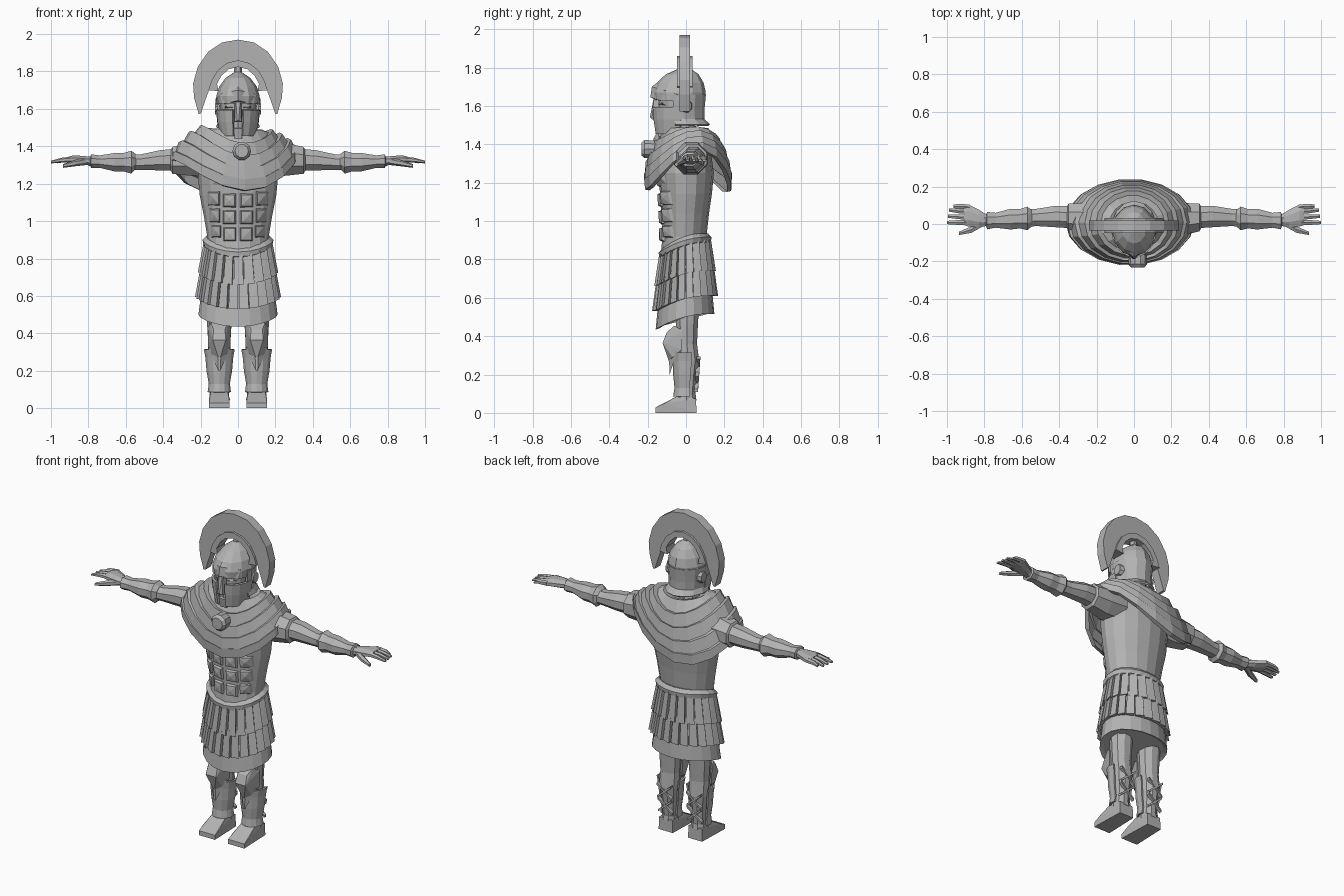
import bpy, bmesh, math
from math import sin, cos, pi, sqrt, radians

steel = bpy.data.materials.new("plain_grey")
steel.diffuse_color = (0.45, 0.45, 0.45, 1)


def finish(name, bm, thick=0):
    bmesh.ops.recalc_face_normals(bm, faces=bm.faces)
    me = bpy.data.meshes.new(name)
    bm.to_mesh(me)
    bm.free()
    me.materials.append(steel)
    ob = bpy.data.objects.new(name, me)
    bpy.context.collection.objects.link(ob)
    if thick:
        mod = ob.modifiers.new("thickness", 'SOLIDIFY')
        mod.thickness = thick
        mod.offset = 0
    return ob


def skin(name, rings, closed=True, caps=True, thick=0):
    """Bridge rows of points into one surface."""
    bm = bmesh.new()
    rows = [[bm.verts.new(p) for p in r] for r in rings]
    n = len(rows[0])
    for a, b in zip(rows, rows[1:]):
        for i in range(n if closed else n - 1):
            j = (i + 1) % n
            bm.faces.new((a[i], a[j], b[j], b[i]))
    if caps and closed:
        bm.faces.new(rows[0])
        bm.faces.new(rows[-1])
    return finish(name, bm, thick)


def upright(name, rings, n=12, a0=0, sweep=360, thick=0, caps=True):
    """Stack of ellipses (z, cx, cy, rx, ry), whole or partial sweep."""
    full = sweep == 360
    angs = [radians(a0 + sweep * i / n) for i in range(n if full else n + 1)]
    return skin(name, [[(cx + rx * cos(a), cy + ry * sin(a), z) for a in angs]
                       for z, cx, cy, rx, ry in rings], full, caps, thick)


def sideways(name, s, rings, n=8):
    """Row of ellipses (x, cy, cz, ry, rz) along an arm."""
    angs = [2 * pi * (i + .5) / n for i in range(n)]
    return skin(name, [[(s * x, cy + ry * cos(a), cz + rz * sin(a)) for a in angs]
                       for x, cy, cz, ry, rz in rings])


def hulls(name, groups):
    """One object of convex pieces."""
    bm = bmesh.new()
    for pts in groups:
        bmesh.ops.convex_hull(bm, input=[bm.verts.new(p) for p in pts])
    bmesh.ops.dissolve_limit(bm, angle_limit=.02, verts=bm.verts, edges=bm.edges)
    return finish(name, bm)


# muscled cuirass
torso = [(.84, 0, -.01, .165, .12), (.92, 0, -.008, .165, .115),
         (1.04, 0, -.005, .185, .125), (1.14, 0, 0, .205, .135),
         (1.25, 0, 0, .215, .145), (1.36, 0, 0, .19, .13), (1.46, 0, -.01, .1, .09)]
upright("cuirass", torso, 16)


def chest_y(x, z):
    for a, b in zip(torso, torso[1:]):
        if a[0] <= z <= b[0]:
            t = (z - a[0]) / (b[0] - a[0])
            cy, rx, ry = (a[k] + t * (b[k] - a[k]) for k in (2, 3, 4))
            return cy - ry * sqrt(max(.05, 1 - (x / rx) ** 2))


# raised belly and chest panels
panels = []
for s in (1, -1):
    for x0, x1, z0, z1 in [(.008, .08, .89, .97), (.008, .085, .98, 1.06),
                           (.008, .085, 1.07, 1.15), (.09, .145, .91, .98),
                           (.095, .155, .99, 1.07), (.095, .165, 1.08, 1.16),
                           (.008, .17, 1.17, 1.31)]:
        mx, mz = (x0 + x1) / 2, (z0 + z1) / 2
        pts = []
        for x in (x0, x1):
            for z in (z0, z1):
                y = chest_y(x, z)
                pts += [(s * x, y + .01, z),
                        (s * (x + (mx - x) * .25), y - .014, z + (mz - z) * .25)]
        panels.append(pts + [(s * mx, chest_y(mx, mz) - .018, mz)])
hulls("chest_panels", panels)


# belt and skirt share a tilt that rises towards the back
def ringpt(rx, ry, z, a):
    return (rx * cos(a), -.005 + ry * sin(a), z + .04 * sin(a) + .025 * cos(a) ** 2)


def band(name, sections, n=20):
    skin(name, [[ringpt(rx, ry, z, 2 * pi * i / n) for i in range(n)]
                for rx, ry, z in sections])


band("belt", [(.165, .115, .84), (.185, .135, .85), (.19, .138, .875), (.17, .12, .895)])
band("under_skirt", [(.165, .12, .86), (.185, .135, .68), (.20, .145, .56),
                     (.212, .153, .475), (.19, .135, .48)])
for name, n, top, bot in [("upper_straps", 22, (.172, .125, .86), (.203, .15, .70)),
                          ("lower_straps", 24, (.188, .138, .73), (.218, .16, .57))]:
    strips = []
    for i in range(n):
        pts = []
        for d, k in ((-1, .8), (1, .96)):
            a = 2 * pi * (i + .5 + d * k / 2) / n
            for rx, ry, z in (top, bot):
                lift = .012 if d > 0 else 0
                pts += [ringpt(rx + lift, ry + lift, z, a),
                        ringpt(rx - .014, ry - .014, z, a)]
        strips.append(pts)
    hulls(name, strips)

# draped shoulder cloak with stepped folds: (rx, ry, z, droop)
folds = [(.08, .08, 1.47, 0), (.13, .12, 1.485, .05), (.17, .15, 1.44, .35),
         (.195, .175, 1.45, .4), (.225, .19, 1.395, .6), (.25, .205, 1.405, .65),
         (.28, .215, 1.35, .8), (.30, .222, 1.355, .85), (.325, .228, 1.30, .95),
         (.338, .232, 1.305, 1), (.345, .228, 1.255, 1.1), (.32, .205, 1.25, 1.1)]


def drape(rx, ry, z, k, a):
    side = .075 * cos(2 * a) + .045 * sin(2 * a) + .02 * cos(a)
    lift = .16 * k * max(0, 1 - k) * max(0, -cos(a))
    return (-.02 * k + rx * cos(a), .01 * k + ry * sin(a), z + k * side + lift)


skin("cloak", [[drape(*f, 2 * pi * i / 18) for i in range(18)] for f in folds], caps=False)

# round brooch
skin("brooch", [[(.02 + r * cos(pi * i / 5), y, 1.375 + r * sin(pi * i / 5)) for i in range(10)]
                for y, r in ((-.15, .045), (-.215, .05), (-.232, .036))])

# head, helmet bowl, neck guard and cheek guards
upright("neck", [(1.40, 0, -.01, .075, .075), (1.52, 0, -.03, .07, .07)], 10)
upright("face", [(1.43, 0, -.075, .03, .05), (1.47, 0, -.055, .065, .085),
                 (1.55, 0, -.04, .09, .105), (1.67, 0, -.035, .1, .115)], 12)
upright("helmet_bowl", [(1.63, 0, -.035, .114, .132), (1.67, 0, -.035, .116, .138),
                        (1.72, 0, -.03, .1, .122), (1.765, 0, -.02, .066, .085),
                        (1.80, 0, -.005, .015, .02)], 12)
upright("neck_guard", [(1.50, 0, -.02, .115, .14), (1.53, 0, -.03, .102, .12),
                       (1.58, 0, -.035, .107, .125), (1.66, 0, -.035, .113, .133)],
        8, -15, 210, .012)
for s, side in ((1, "right"), (-1, "left")):
    upright(side + "_cheek_guard", [(1.455, 0, -.045, .09, .11), (1.53, 0, -.04, .105, .127),
                                    (1.595, 0, -.038, .111, .134)],
            4, -90 + s * 14, s * 82, .014)
    # ear boss
    sideways(side + "_ear_boss", s, [(.09, .0, 1.60, .035, .04), (.122, .0, 1.60, .028, .032)])
    # brow ridge
    hulls(side + "_brow", [[(0, -.165, 1.635), (0, -.186, 1.645), (0, -.178, 1.70), (0, -.14, 1.73),
                            (s * .085, -.125, 1.625), (s * .095, -.11, 1.68),
                            (s * .12, -.035, 1.625), (s * .12, -.035, 1.655)],
                           # eye, nose bridge
                           [(s * .03, -.13, 1.60), (s * .03, -.145, 1.61), (s * .07, -.10, 1.60),
                            (s * .07, -.125, 1.612), (s * .05, -.13, 1.622)]])
hulls("nose_guard", [[(x * s, y, z) for s in (1, -1) for x, y, z in
                      ((.013, -.165, 1.66), (.02, -.13, 1.66), (.018, -.178, 1.53),
                       (.022, -.13, 1.53), (.004, -.188, 1.54))],
                     [(x * s, y, z) for s in (1, -1) for x, y, z in
                      ((.025, -.13, 1.50), (.02, -.155, 1.495), (.022, -.145, 1.44),
                       (.018, -.10, 1.44))]])


# crest plume and its support arch
def arch(name, outer, inner, y0, y1):
    half = list(zip(outer, inner))
    full = [((-o[0], o[1]), (-i[0], i[1])) for o, i in half[:0:-1]] + half
    skin(name, [[(o[0], y0, o[1]), (o[0], y1, o[1]), (i[0], y1, i[1]), (i[0], y0, i[1])]
                for o, i in full])


arch("crest_plume", [(0, 1.97), (.085, 1.955), (.16, 1.905), (.215, 1.825), (.24, 1.735),
                     (.235, 1.66), (.21, 1.572)],
     [(0, 1.85), (.055, 1.838), (.105, 1.80), (.138, 1.75), (.155, 1.70),
      (.175, 1.645), (.198, 1.575)], -.035, .02)
arch("crest_support", [(0, 1.86), (.06, 1.845), (.11, 1.805), (.142, 1.75), (.158, 1.70)],
     [(0, 1.825), (.05, 1.812), (.088, 1.778), (.112, 1.735), (.105, 1.695)], -.048, .033)
upright("crest_pin", [(1.77, 0, -.008, .025, .025), (1.84, 0, -.008, .018, .02)], 6)

for s, side in ((1, "right"), (-1, "left")):
    # sleeve, arm, bracer
    sideways(side + "_sleeve", s, [(.14, .02, 1.34, .1, .10), (.25, .025, 1.33, .095, .095),
                                   (.35, .035, 1.325, .08, .078), (.36, .035, 1.325, .06, .06)])
    sideways(side + "_arm", s, [(.30, .035, 1.33, .065, .065), (.42, .04, 1.325, .062, .058),
                                (.52, .035, 1.315, .05, .045), (.60, .03, 1.315, .05, .045),
                                (.80, .02, 1.32, .034, .027)])
    sideways(side + "_bracer", s, [(.545, .03, 1.32, .045, .04), (.57, .03, 1.315, .068, .066),
                                   (.61, .028, 1.315, .056, .054), (.66, .026, 1.315, .06, .053),
                                   (.74, .02, 1.318, .043, .036), (.785, .018, 1.32, .05, .04),
                                   (.79, .018, 1.32, .035, .028)])
    # hand with fingers and thumb
    sideways(side + "_palm", s, [(.78, .018, 1.32, .03, .024), (.83, .03, 1.325, .05, .026),
                                 (.885, .045, 1.33, .064, .022), (.91, .048, 1.328, .058, .016)])
    for i, (y0, y1, tip) in enumerate([(.092, .095, .965), (.066, .075, .99),
                                       (.036, .042, .995), (.008, .008, 1.0)]):
        sideways(f"{side}_finger_{i + 1}", s, [(.88, y0, 1.33, .015, .016),
                                               (.94, (y0 + y1) / 2, 1.326, .015, .013),
                                               (tip, y1, 1.316, .01, .007)], 6)
    sideways(side + "_thumb", s, [(.81, .005, 1.32, .022, .02), (.87, -.03, 1.31, .02, .017),
                                  (.935, -.05, 1.295, .01, .01)], 6)

    # leg, greave, knee plate
    upright(side + "_leg", [(.62, s * .1, .005, .07, .07), (.46, s * .1, .005, .066, .06),
                            (.36, s * .1, .005, .06, .055), (.27, s * .1, .012, .06, .06),
                            (.18, s * .1, .01, .048, .048), (.06, s * .1, .005, .042, .042)], 10)
    upright(side + "_greave", [(.315, s * .1, .005, .078, .075), (.27, s * .1, .005, .07, .07),
                               (.2, s * .1, .002, .064, .064), (.13, s * .1, 0, .052, .055),
                               (.085, s * .1, 0, .058, .062)], 8, -200, 220, .01)
    cx = s * .1
    hulls(side + "_knee_plate", [[(cx + d * x, y, z) for d in (1, -1) for x, y, z in
                                  ((.045, -.06, .455), (.062, -.02, .43), (.06, -.02, .33),
                                   (.03, -.10, .42), (.035, -.122, .365), (.04, -.07, .29),
                                   (.005, -.09, .27))],
                                 [(cx + d * x, y, z) for d in (1, -1) for x, y, z in
                                  ((.06, -.045, .325), (.01, -.09, .31), (.005, -.085, .2))]])
    # crossed laces at the back of the calf
    laces = []
    for z0 in (.11, .20):
        for d in (1, -1):
            laces.append([(cx + d * e * .048, y + (z0 + (e + 1) * .04) * .07, z0 + (e + 1) * .04 + w)
                          for e in (1, -1) for y in (.035, .055) for w in (0, .014)])
    hulls(side + "_laces", laces)
    # sandalled foot and ankle cuff
    hulls(side + "_foot", [[(cx + x, y, z) for x, y, z in
                            ((-.055, -.16, 0), (.055, -.16, 0), (-.055, -.16, .028), (.055, -.16, .028),
                             (-.048, .055, 0), (.048, .055, 0), (-.046, .052, .075), (.046, .052, .075),
                             (-.046, -.05, .085), (.046, -.05, .085), (-.056, -.11, .05),
                             (.056, -.11, .05))]])
    upright(side + "_ankle_cuff", [(.065, cx, .003, .052, .054), (.095, cx, .003, .05, .05)], 10)
